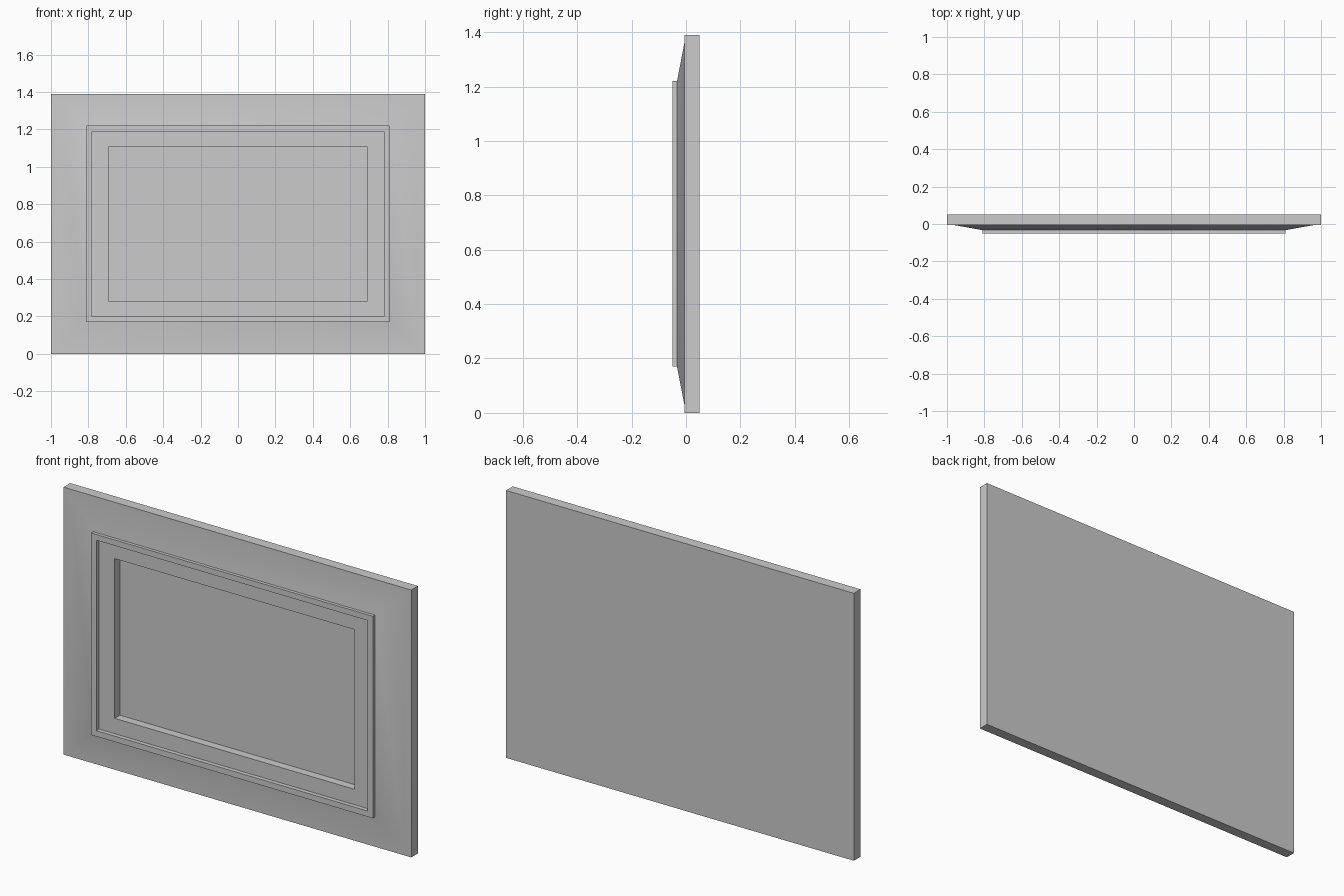
import bpy, bmesh

if "Cube" in bpy.data.objects:
    bpy.data.objects.remove(bpy.data.objects["Cube"])

W, H = 2.0, 1.39


def lofted_panel(name, rings, cap_start=True, cap_end=True):
    """Bridge nested rectangles given as (side inset, top/bottom inset, y)."""
    bm = bmesh.new()
    loops = []
    for ix, iz, y in rings:
        a = W / 2 - ix
        loops.append([bm.verts.new((x, y, z)) for x, z in
                      ((-a, iz), (a, iz), (a, H - iz), (-a, H - iz))])
    for p, q in zip(loops, loops[1:]):
        for i in range(4):
            j = (i + 1) % 4
            bm.faces.new((p[i], p[j], q[j], q[i]))
    if cap_start:
        bm.faces.new(loops[0][::-1])
    if cap_end:
        bm.faces.new(loops[-1])
    bm.normal_update()
    mesh = bpy.data.meshes.new(name)
    bm.to_mesh(mesh)
    bm.free()
    ob = bpy.data.objects.new(name, mesh)
    bpy.context.collection.objects.link(ob)
    bpy.ops.object.select_all(action='DESELECT')
    ob.select_set(True)
    bpy.context.view_layer.objects.active = ob
    bpy.ops.object.shade_smooth_by_angle(angle=0.52)
    return ob


# Frame: back board, gently coved border, raised lip, inner ledge, opening
lofted_panel("picture_frame", [
    (0.00, 0.00, 0.05),
    (0.00, 0.00, -0.005),
    (0.04, 0.03, -0.006),
    (0.19, 0.17, -0.033),
    (0.19, 0.17, -0.05),
    (0.22, 0.20, -0.05),
    (0.22, 0.20, -0.028),
    (0.31, 0.28, -0.028),
    (0.31, 0.28, 0.015),
], cap_end=False)

# Picture panel closing the opening
lofted_panel("picture_panel", [(0.31, 0.28, 0.015)], cap_start=False)
